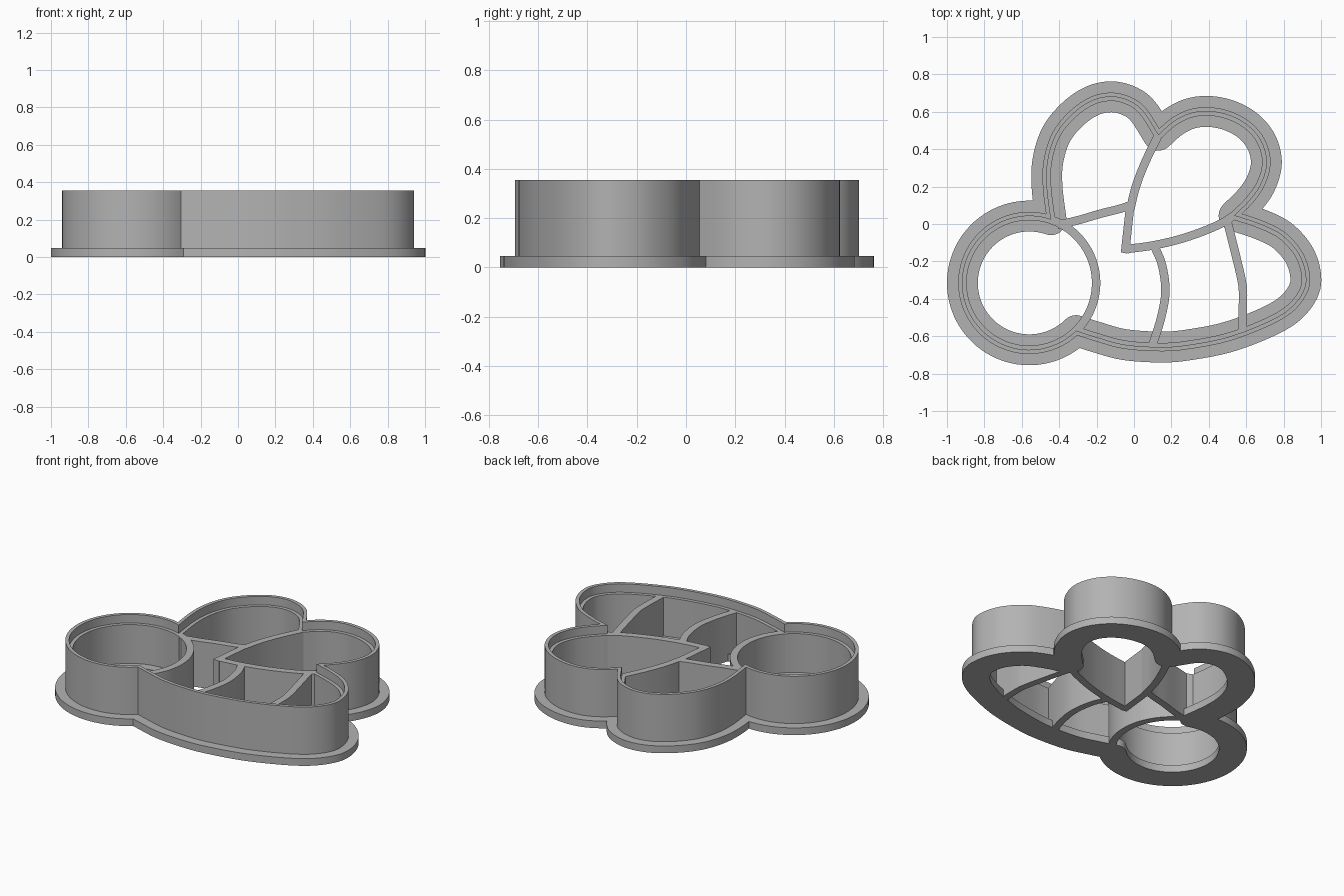
import bpy, bmesh, math
from mathutils import Vector
from mathutils.geometry import intersect_line_line_2d

cube = bpy.data.objects.get("Cube")
if cube:
    bpy.data.objects.remove(cube, do_unlink=True)

HALF = 0.0225        # half thickness of walls and ribs
FLANGE = 0.0825      # half width of the base flange
BASE, LEDGE, TOP = 0.047, 0.30, 0.355

grey = bpy.data.materials.new("plain grey")
grey.use_nodes = True
grey.diffuse_color = (0.45, 0.45, 0.45, 1)
grey.node_tree.nodes["Principled BSDF"].inputs["Base Color"].default_value = grey.diffuse_color


def smooth_path(points, steps=6):
    """Catmull-Rom path through the points."""
    p = [Vector(q) for q in points]
    p = [2 * p[0] - p[1]] + p + [2 * p[-1] - p[-2]]
    out = []
    for a, b, c, d in zip(p, p[1:], p[2:], p[3:]):
        for i in range(steps):
            t = i / steps
            out.append(0.5 * (2 * b + (c - a) * t + (2 * a - 5 * b + 4 * c - d) * t ** 2
                              + (3 * b - a - 3 * c + d) * t ** 3))
    return out + [p[-2]]


def arc(center, radius, start, end, steps):
    c = Vector(center)
    angles = [math.radians(start + (end - start) * i / steps) for i in range(steps + 1)]
    return [c + radius * Vector((math.cos(a), math.sin(a))) for a in angles]


def shifted(path, dist):
    """Parallel path on the left-hand side of travel."""
    out = []
    for i, p in enumerate(path):
        t = (path[min(i + 1, len(path) - 1)] - path[max(i - 1, 0)]).normalized()
        out.append(p + dist * Vector((-t.y, t.x)))
    return out


def trim(a, b):
    """Cut two paths at the crossing nearest to their shared corner."""
    for i in range(len(a) - 2, len(a) // 2, -1):
        for j in range(len(b) // 2):
            hit = intersect_line_line_2d(a[i], a[i + 1], b[j], b[j + 1])
            if hit:
                return a[:i + 1] + [hit], [hit] + b[j + 1:]
    return a, b


def offset_outline(pieces, dist):
    """Offset closed outline: mitred outside, rounded inside at the corners."""
    lines = [shifted(p, dist) for p in pieces]
    n = len(lines)
    loop = []
    if dist > 0:
        for i in range(n):
            k = (i + 1) % n
            lines[i], lines[k] = trim(lines[i], lines[k])
    for i in range(n):
        loop += lines[i]
        if dist < 0:
            corner = pieces[i][-1]
            u, v = lines[i][-1] - corner, lines[(i + 1) % n][0] - corner
            turn = -u.angle_signed(v)
            a = math.degrees(math.atan2(u.y, u.x))
            loop += arc(corner, -dist, a, a + math.degrees(turn), 10)
    clean = []
    for p in loop:
        if not clean or (p - clean[-1]).length > 1e-4:
            clean.append(p)
    if (clean[0] - clean[-1]).length < 1e-4:
        clean.pop()
    return clean


def slab(name, loops, z0, z1):
    """Extrude a flat region bounded by one or two loops."""
    bm = bmesh.new()
    for loop in loops:
        vs = [bm.verts.new((p.x, p.y, z0)) for p in loop]
        for i, v in enumerate(vs):
            bm.edges.new((vs[i - 1], v))
    bmesh.ops.triangle_fill(bm, edges=bm.edges[:], use_beauty=True)
    grown = bmesh.ops.extrude_face_region(bm, geom=bm.faces[:], use_keep_orig=True)
    tops = [g for g in grown["geom"] if isinstance(g, bmesh.types.BMVert)]
    bmesh.ops.translate(bm, verts=tops, vec=(0, 0, z1 - z0))
    bmesh.ops.recalc_face_normals(bm, faces=bm.faces[:])
    mesh = bpy.data.meshes.new(name)
    bm.to_mesh(mesh)
    bm.free()
    mesh.materials.append(grey)
    ob = bpy.data.objects.new(name, mesh)
    bpy.context.collection.objects.link(ob)
    bpy.ops.object.select_all(action='DESELECT')
    ob.select_set(True)
    bpy.context.view_layer.objects.active = ob
    bpy.ops.object.shade_smooth_by_angle(angle=math.radians(30))
    return ob


def rib(name, path):
    slab(name, [shifted(path, HALF) + shifted(path, -HALF)[::-1]], 0, LEDGE)


# Outline pieces, running clockwise between the four sharp corners
HEAD, RADIUS = (-0.56, -0.315), 0.3575
head = arc(HEAD, RADIUS, -45.5, -289, 64)
neck_low, neck_high = head[0], head[-1]
wing_gap, wing_root = (0.13, 0.475), (0.535, 0.045)
front_wing = smooth_path([neck_high, (-0.465, 0.2), (-0.46, 0.34), (-0.415, 0.48), (-0.325, 0.59),
                          (-0.22, 0.66), (-0.115, 0.68), (-0.02, 0.655), (0.05, 0.6), wing_gap])
rear_wing = smooth_path([wing_gap, (0.21, 0.545), (0.3, 0.59), (0.4, 0.602), (0.51, 0.58),
                         (0.61, 0.525), (0.68, 0.44), (0.708, 0.33), (0.68, 0.22), (0.62, 0.13), wing_root])
body = smooth_path([wing_root, (0.67, 0), (0.79, -0.06), (0.88, -0.16), (0.917, -0.27), (0.905, -0.36),
                    (0.83, -0.455), (0.7, -0.53), (0.5, -0.605), (0.3, -0.645), (0.15, -0.658),
                    (-0.05, -0.645), (-0.2, -0.605), neck_low])
pieces = [head, front_wing, rear_wing, body]

# Base flange, tall cutting wall and the lower ledge inside it
outer, middle, inner = (offset_outline(pieces, d) for d in (HALF, 0, -HALF))
slab("base_flange", [offset_outline(pieces, FLANGE), offset_outline(pieces, -FLANGE)], 0, BASE)
slab("cutting_wall", [outer, middle], BASE, TOP)
slab("inner_ledge", [middle, inner], BASE, LEDGE)

# Dividing ribs
rib("head_rib", arc(HEAD, RADIUS, -45.5, 71, 32))
rib("front_wing_rib", smooth_path([(-0.41, -0.005), (-0.3, 0.02), (-0.18, 0.055), (-0.08, 0.08), (-0.02, 0.1)]))
rib("wing_divider_rib", smooth_path([wing_gap, (0.06, 0.33), (0.01, 0.2), (-0.02, 0.08)]))
rib("wing_edge_rib", [Vector(p) for p in [(-0.02, 0.1), (-0.048, -0.155)]])
rib("rear_wing_rib", smooth_path([(-0.048, -0.135), (0.1, -0.115), (0.25, -0.08), (0.38, -0.035),
                                  (0.47, 0.005), wing_root]))
rib("front_stripe_rib", smooth_path([(0.11, -0.12), (0.15, -0.22), (0.168, -0.36), (0.145, -0.5), (0.1, -0.645)]))
rib("rear_stripe_rib", smooth_path([(0.5, 0.01), (0.545, -0.17), (0.575, -0.3), (0.583, -0.38), (0.578, -0.575)]))
